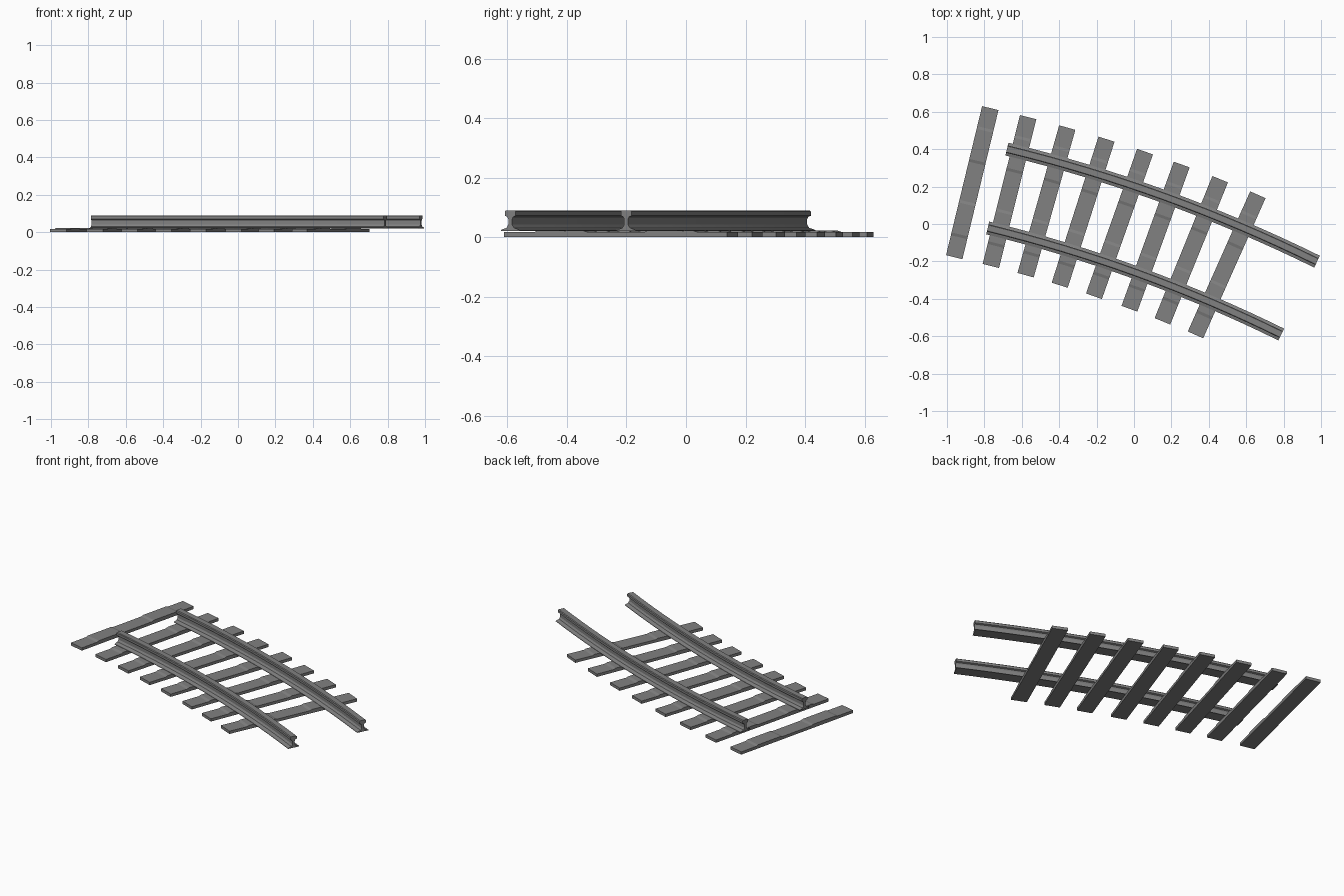
import bpy
import bmesh
from math import radians, cos, sin
from mathutils import Vector

cube = bpy.data.objects.get("Cube")
if cube:
    bpy.data.objects.remove(cube, do_unlink=True)

steel = bpy.data.materials.new("weathered_grey")
steel.use_nodes = True
grey = (0.22, 0.22, 0.22, 1)
steel.diffuse_color = grey
steel.node_tree.nodes["Principled BSDF"].inputs["Base Color"].default_value = grey

# The track follows an arc around this centre
CENTRE = Vector((-2.598, -7.47, 0))
RADIUS = 7.884
HALF_GAUGE = 0.217


def sweep(name, sections):
    """Skin a list of equal closed sections and cap both ends."""
    bm = bmesh.new()
    rings = [[bm.verts.new(p) for p in s] for s in sections]
    n = len(rings[0])
    for a, b in zip(rings, rings[1:]):
        for i in range(n):
            j = (i + 1) % n
            bm.faces.new((a[i], a[j], b[j], b[i]))
    bm.faces.new(rings[0][::-1])
    bm.faces.new(rings[-1])
    bmesh.ops.recalc_face_normals(bm, faces=bm.faces)
    mesh = bpy.data.meshes.new(name)
    bm.to_mesh(mesh)
    bm.free()
    mesh.materials.append(steel)
    obj = bpy.data.objects.new(name, mesh)
    bpy.context.collection.objects.link(obj)
    return obj


def outward(angle):
    return Vector((cos(angle), sin(angle), 0))


# Rails: flat foot, narrow web and a bevelled head, mirrored across the web
half = [(0.035, 0.021), (0.035, 0.024), (0.014, 0.031), (0.007, 0.042),
        (0.007, 0.06), (0.011, 0.068), (0.02, 0.072), (0.02, 0.086), (0.016, 0.09)]
profile = half + [(-x, z) for x, z in reversed(half)]
SEGMENTS = 16
for name, side in (("outer_rail", 1), ("inner_rail", -1)):
    sections = []
    for i in range(SEGMENTS + 1):
        angle = radians(76.3 - 12.5 * i / SEGMENTS)
        r = RADIUS + side * HALF_GAUGE
        sections.append([CENTRE + outward(angle) * (r + x) + Vector((0, 0, z))
                         for x, z in profile])
    rail = sweep(name, sections)
    bpy.ops.object.select_all(action="DESELECT")
    rail.select_set(True)
    bpy.context.view_layer.objects.active = rail
    bpy.ops.object.shade_smooth_by_angle(angle=radians(25))

# Sleepers: flat planks with slightly raised rail seats, laid a little unevenly
seat = [(0.41, 0.017), (0.30, 0.017), (0.285, 0.022), (0.12, 0.022), (0.105, 0.017)]
top = seat + [(-u, z) for u, z in reversed(seat)]
outline = [(0.41, 0)] + top + [(-0.41, 0)]
skews = [-0.9, 0.1, -0.1, -0.6, -0.8, 0.2, -0.5, -0.9]
for i, skew in enumerate(skews):
    angle = radians(77.3 - 1.486 * i)
    middle = CENTRE + outward(angle) * RADIUS
    along = outward(angle + radians(skew))
    across = Vector((along.y, -along.x, 0))
    sweep(f"sleeper_{i + 1}",
          [[middle + along * u + across * w + Vector((0, 0, z)) for u, z in outline]
           for w in (-0.045, 0.045)])
